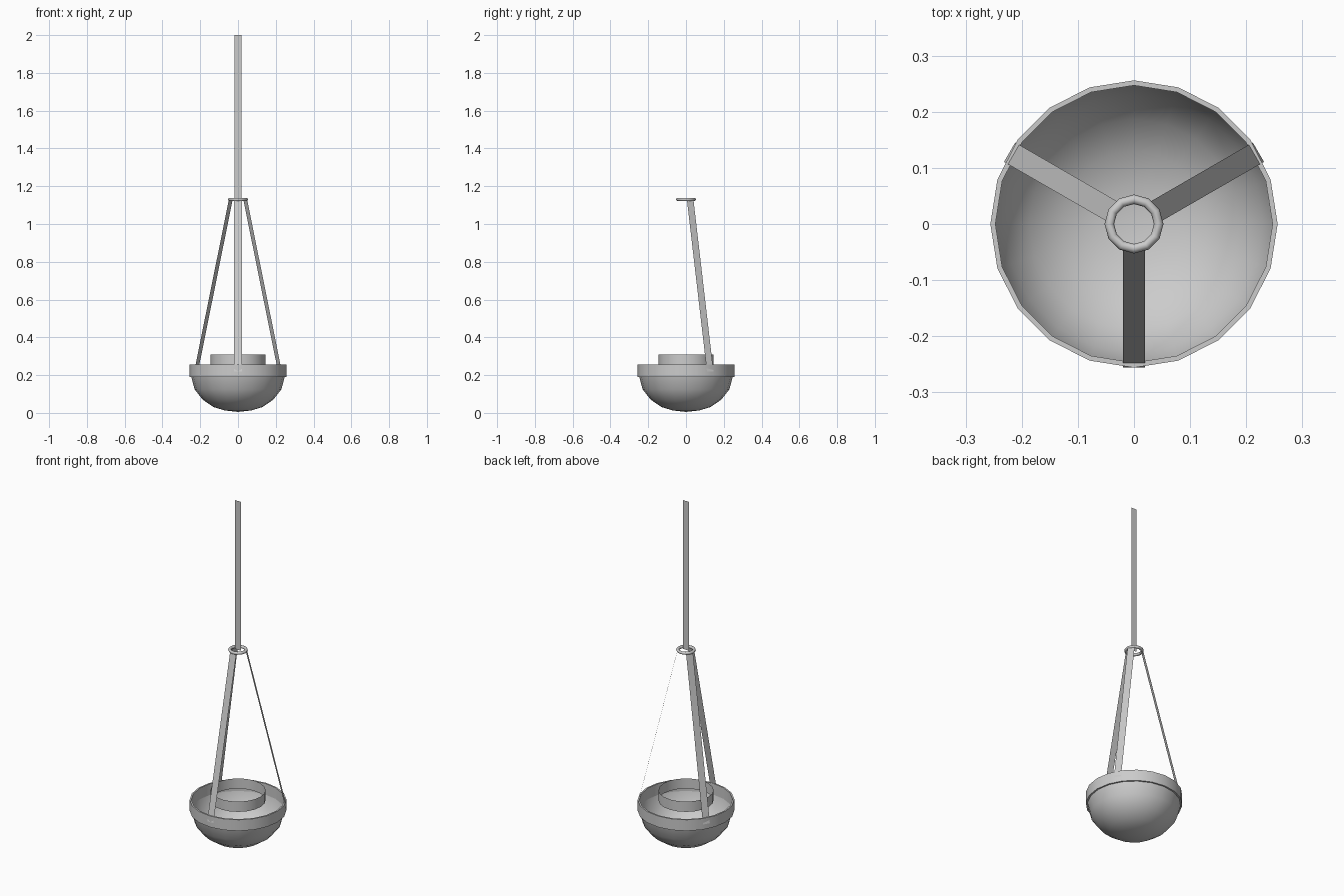
import bpy, math
from mathutils import Matrix

if "Cube" in bpy.data.objects:
    bpy.data.objects.remove(bpy.data.objects["Cube"])


def make(name, verts, faces, smooth=None):
    me = bpy.data.meshes.new(name)
    me.from_pydata(verts, [], faces)
    ob = bpy.data.objects.new(name, me)
    bpy.context.collection.objects.link(ob)
    if smooth:
        bpy.ops.object.select_all(action='DESELECT')
        ob.select_set(True)
        bpy.context.view_layer.objects.active = ob
        bpy.ops.object.shade_smooth_by_angle(angle=math.radians(smooth))
    return ob


def lathe(name, profile, sides, closed=False, smooth=40):
    """Spin an (r, z) profile around z; a radius of 0 becomes a pole."""
    verts, rings = [], []
    for r, z in profile:
        n = sides if r > 0 else 1
        rings.append([len(verts) + i % n for i in range(sides)])
        verts += [(r * math.cos(2 * math.pi * i / sides),
                   r * math.sin(2 * math.pi * i / sides), z) for i in range(n)]
    pairs = list(zip(rings, rings[1:]))
    if closed:
        pairs.append((rings[-1], rings[0]))
    faces = []
    for a, b in pairs:
        for i in range(sides):
            j = (i + 1) % sides
            faces.append(list(dict.fromkeys((a[i], a[j], b[j], b[i]))))
    return make(name, verts, faces, smooth)


# Bowl, single skin
lathe("bowl", [(0, 0.005), (0.07, 0.013), (0.13, 0.031), (0.187, 0.07),
               (0.23, 0.125), (0.247, 0.19)], 20, smooth=60)

# Raised band around the bowl's edge
lathe("bowl_rim", [(0.247, 0.19), (0.256, 0.19), (0.256, 0.255), (0.247, 0.255)],
      20, closed=True)

# Open collar hovering inside the bowl
lathe("inner_collar", [(0.146, 0.25), (0.146, 0.31)], 20)

# Ring joining the straps
lathe("strap_ring", [(0.044 + 0.0085 * math.cos(math.pi * k / 4),
                      1.13 + 0.0085 * math.sin(math.pi * k / 4)) for k in range(8)],
      12, closed=True, smooth=60)

# Three flat straps from the ring to the rim
for k, name in enumerate(("front_strap", "right_strap", "left_strap")):
    strap = make(name, [(0.044, -0.02, 1.13), (0.044, 0.02, 1.13),
                        (0.256, 0.02, 0.22), (0.256, -0.02, 0.22)], [(0, 1, 2, 3)])
    strap.data.transform(Matrix.Rotation(math.radians(-90 + 120 * k), 4, 'Z'))

# Flat hanging strip up to the ceiling
make("hanging_strip", [(-0.019, 0, 1.13), (0.019, 0, 1.13),
                       (0.019, 0, 2), (-0.019, 0, 2)], [(0, 1, 2, 3)])
